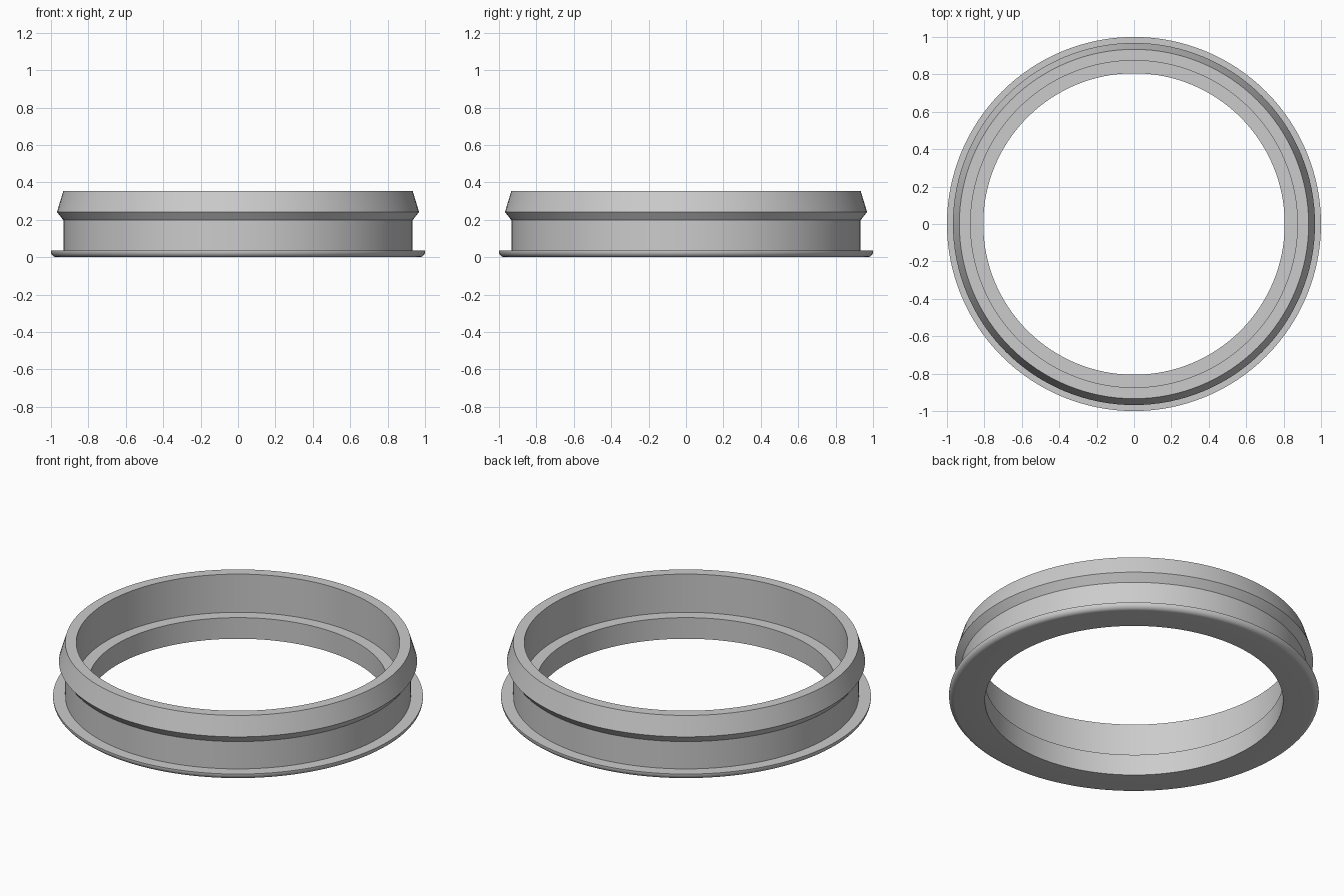
import bpy, bmesh
from math import pi, sin, cos, radians

SEGMENTS = 128
FILLET = 0.03

cube = bpy.data.objects.get("Cube")
if cube:
    bpy.data.objects.remove(cube, do_unlink=True)

# Single plain grey
grey = bpy.data.materials.new("light grey")
grey.use_nodes = True
color = (0.6, 0.6, 0.6, 1)
grey.diffuse_color = color
grey.node_tree.nodes["Principled BSDF"].inputs["Base Color"].default_value = color

# Cross-section (radius, height): rounded lower flange edge
profile = [(1 - FILLET + FILLET * sin(a), FILLET - FILLET * cos(a))
           for a in (i * pi / 12 for i in range(7))]
# Flange top, outer wall, snap rib, top rim, inner step and bore
profile += [(1, 0.035), (0.934, 0.035), (0.934, 0.198), (0.968, 0.242),
            (0.934, 0.354), (0.874, 0.354), (0.874, 0.126),
            (0.806, 0.126), (0.806, 0)]

# Revolve the closed section around z
bm = bmesh.new()
rings = []
for s in range(SEGMENTS):
    a = 2 * pi * s / SEGMENTS
    rings.append([bm.verts.new((r * cos(a), r * sin(a), z)) for r, z in profile])
for s, ring in enumerate(rings):
    after = rings[(s + 1) % SEGMENTS]
    for i in range(len(profile)):
        j = (i + 1) % len(profile)
        bm.faces.new((ring[i], after[i], after[j], ring[j]))
bmesh.ops.recalc_face_normals(bm, faces=bm.faces)

mesh = bpy.data.meshes.new("flanged_ring")
bm.to_mesh(mesh)
bm.free()
mesh.materials.append(grey)
ring_obj = bpy.data.objects.new("flanged_ring", mesh)
bpy.context.collection.objects.link(ring_obj)

# Smooth round walls, crisp profile corners
bpy.ops.object.select_all(action="DESELECT")
ring_obj.select_set(True)
bpy.context.view_layer.objects.active = ring_obj
bpy.ops.object.shade_smooth_by_angle(angle=radians(25))
